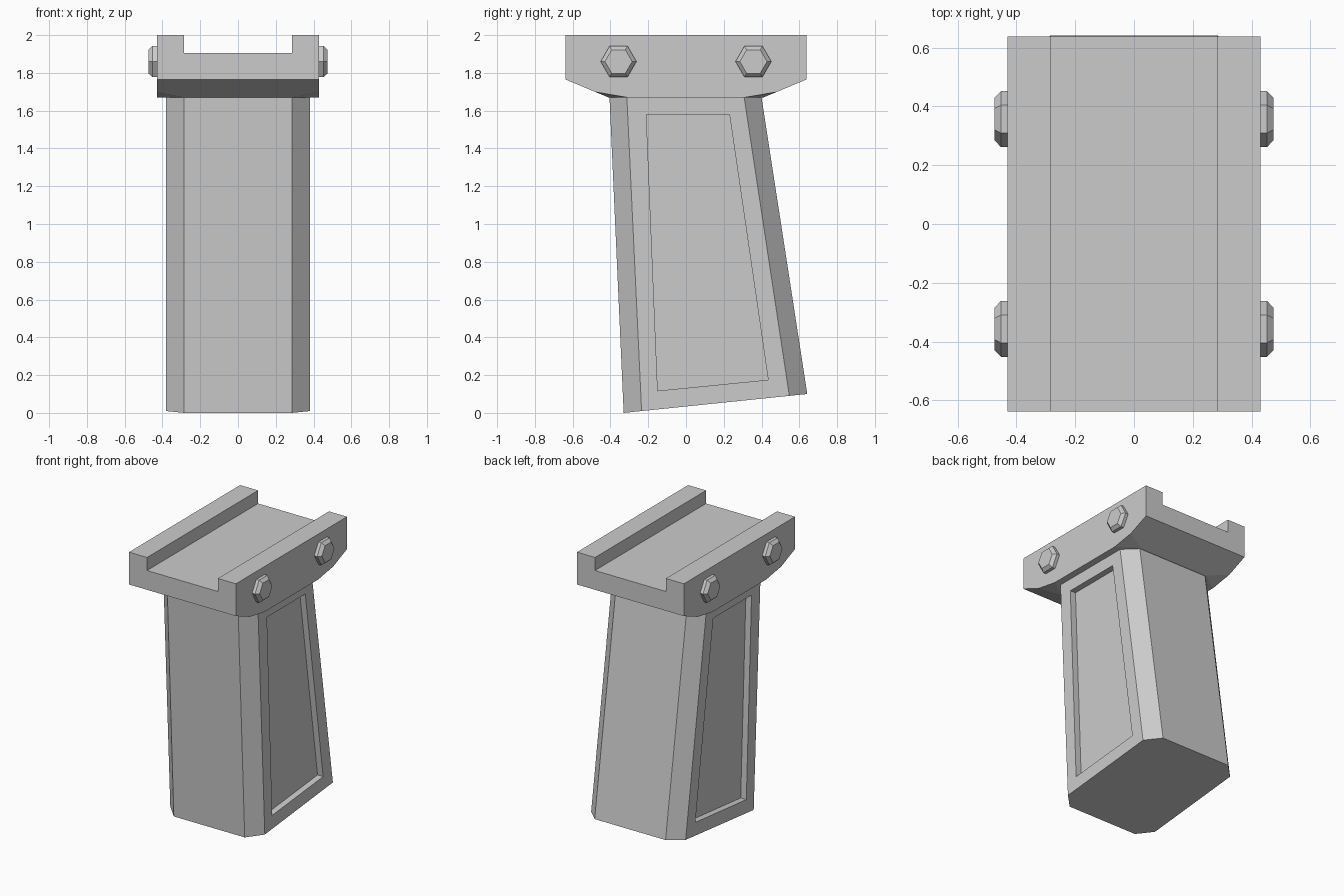
import bpy
import bmesh
import math
from mathutils import Matrix, Vector

cube = bpy.data.objects.get("Cube")
if cube:
    bpy.data.objects.remove(cube, do_unlink=True)

grey = bpy.data.materials.new("plain_grey")
grey.use_nodes = True
grey.diffuse_color = (0.6, 0.6, 0.6, 1)
grey.node_tree.nodes["Principled BSDF"].inputs["Base Color"].default_value = (0.6, 0.6, 0.6, 1)


def add_object(name, bm):
    bmesh.ops.recalc_face_normals(bm, faces=bm.faces)
    mesh = bpy.data.meshes.new(name)
    bm.to_mesh(mesh)
    bm.free()
    mesh.materials.append(grey)
    obj = bpy.data.objects.new(name, mesh)
    bpy.context.collection.objects.link(obj)
    return obj


def loft(bm, rings):
    """Skin a list of equal-length point rings and cap both ends."""
    loops = [[bm.verts.new(p) for p in ring] for ring in rings]
    for a, b in zip(loops, loops[1:]):
        for i in range(len(a)):
            j = (i + 1) % len(a)
            bm.faces.new((a[i], a[j], b[j], b[i]))
    bm.faces.new(loops[0])
    bm.faces.new(loops[-1])


def cut(obj, cutter):
    cutter.hide_render = True
    cutter.hide_set(True)
    mod = obj.modifiers.new("cut", "BOOLEAN")
    mod.operation = "DIFFERENCE"
    mod.solver = "EXACT"
    mod.object = cutter
    # Bake the cut so the helper can be dropped
    bpy.context.view_layer.update()
    graph = bpy.context.evaluated_depsgraph_get()
    mesh = bpy.data.meshes.new_from_object(obj.evaluated_get(graph))
    obj.modifiers.clear()
    obj.data = mesh
    bpy.data.objects.remove(cutter, do_unlink=True)


HALF, FLAT = 0.38, 0.285   # grip half width and half width of its front face
RAIL = 0.43                # rail half width

# Grip: raked column with chamfered corners and a sloping foot
def grip_ring(front, back, chamfer, height):
    half = [(FLAT, front), (HALF, front + chamfer), (HALF, back - chamfer), (FLAT, back)]
    outline = half + [(-x, y) for x, y in reversed(half)]
    return [(x, y, height(y)) for x, y in outline]


bm = bmesh.new()
loft(bm, [grip_ring(-0.33, 0.642, 0.095, lambda y: 0.1 * (y + 0.33) / 0.972),
          grip_ring(-0.405, 0.40, 0.092, lambda y: 1.67)])
grip = add_object("grip", bm)

# Recessed side panels
panel = [(-0.21, 1.58), (0.23, 1.58), (0.435, 0.175), (-0.15, 0.117)]
for side in (-1, 1):
    bm = bmesh.new()
    loft(bm, [[(side * x, y, z) for y, z in panel] for x in (HALF - 0.045, HALF + 0.1)])
    cut(grip, add_object("panel_cutter", bm))

# Rail clamp: wedge-ended block with its lower corners clipped
bm = bmesh.new()
for sx in (-1, 1):
    for sy in (-1, 1):
        for x, y, z in [(RAIL, 0.638, 2), (RAIL, 0.638, 1.765), (RAIL, 0.48, 1.699),
                        (RAIL, 0.31, 1.67), (FLAT, 0.41, 1.67)]:
            bm.verts.new((sx * x, sy * y, z))
bmesh.ops.convex_hull(bm, input=bm.verts)
bmesh.ops.dissolve_limit(bm, angle_limit=math.radians(1), verts=bm.verts, edges=bm.edges)
rail = add_object("rail_clamp", bm)

# Channel along the top of the clamp
bm = bmesh.new()
bmesh.ops.create_cube(bm, size=1, matrix=Matrix.Translation((0, 0, 2.005))
                      @ Matrix.Diagonal((2 * FLAT, 2, 0.2, 1)))
cut(rail, add_object("channel_cutter", bm))


# Hexagonal bolt heads with bevelled ends
def hexagon(radius, x, centre):
    return [Vector((x, 0, 0)) + centre + Vector((0, radius * math.cos(a), radius * math.sin(a)))
            for a in (i * math.pi / 3 for i in range(6))]


for side, label in ((1, "left"), (-1, "right")):
    for y, end in ((-0.357, "front"), (0.357, "back")):
        centre = Vector((0, y, 1.86))
        bm = bmesh.new()
        loft(bm, [hexagon(r, side * x, centre)
                  for r, x in ((0.095, RAIL - 0.01), (0.095, 0.453), (0.072, 0.475))])
        add_object(f"{end}_{label}_bolt", bm)
